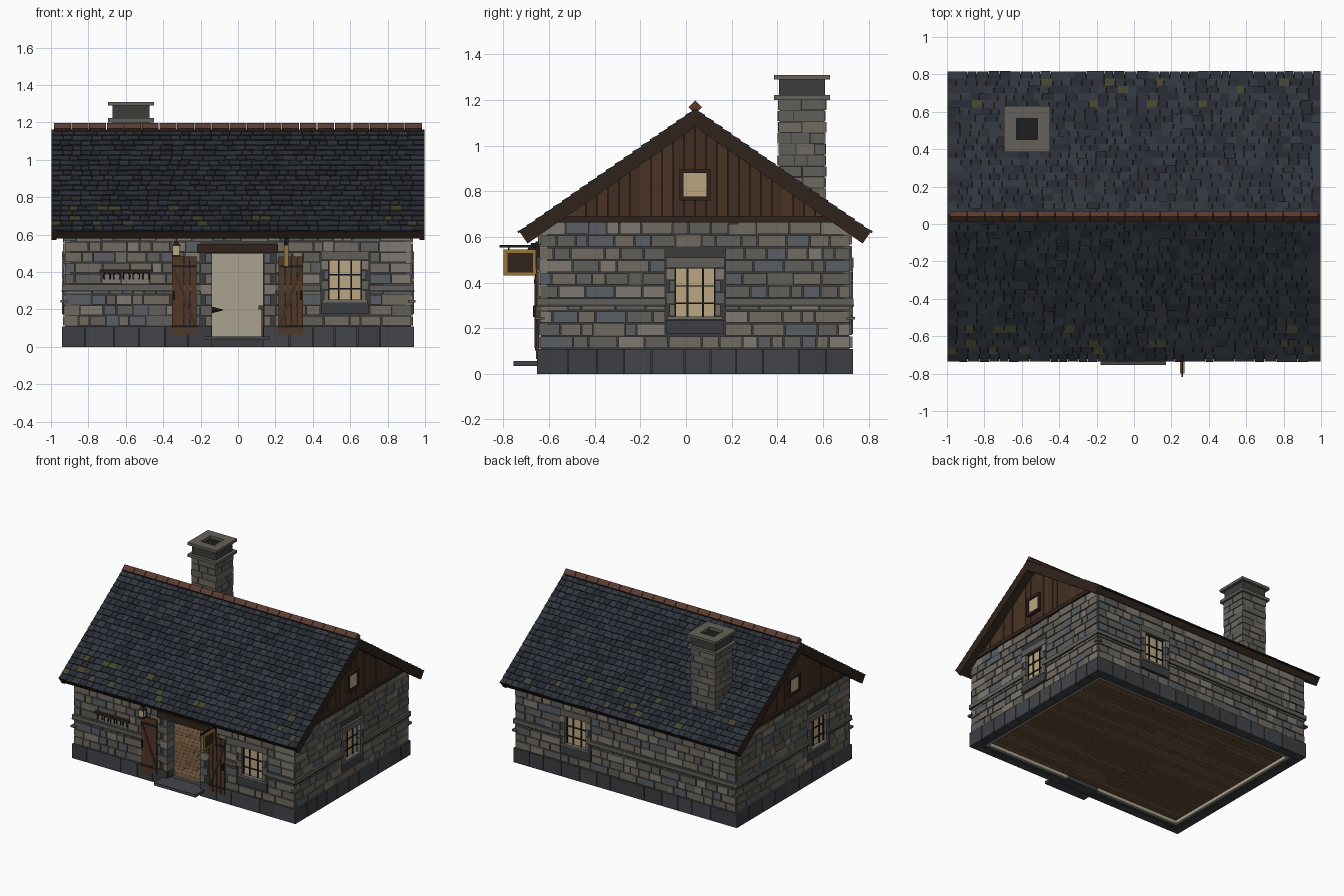
import bpy, bmesh, math, random
from mathutils import Matrix, Vector

if "Cube" in bpy.data.objects:
    bpy.data.objects.remove(bpy.data.objects["Cube"])

random.seed(4)
R, T = Matrix.Rotation, Matrix.Translation
I = Matrix.Identity(4)
COL = dict(stone1=(.16, .143, .118), stone2=(.12, .113, .1), stone3=(.1, .112, .125), stone4=(.21, .19, .16),
           mortar=(.045, .045, .042), plinth1=(.055, .06, .067), plinth2=(.044, .048, .053),
           slate1=(.023, .028, .037), slate2=(.018, .022, .029), slate3=(.029, .035, .045), moss=(.055, .058, .028),
           door=(.085, .038, .019), gable1=(.07, .034, .018), gable2=(.055, .027, .015), beam=(.03, .017, .011),
           ridge=(.1, .043, .03), iron=(.013, .013, .015), glass=(.5, .39, .22), plaster=(.4, .36, .28),
           gold=(.3, .18, .04), plank1=(.17, .1, .05), plank2=(.13, .075, .036), cap=(.13, .118, .1))
STONES = ['stone1', 'stone2', 'stone3', 'stone4', 'stone1', 'stone2']
SLATES = ['slate1', 'slate2', 'slate3']
mats, parts = {}, {}
for k, c in COL.items():
    mats[k] = bpy.data.materials.new(k)
    mats[k].diffuse_color = (*c, 1)


def box(part, col, x0, x1, y0, y1, z0, z1, M=I):
    """Add a box to a named part, placed by matrix M."""
    V, F, C = parts.setdefault(part, ([], [], []))
    n = len(V)
    V += [M @ Vector((x, y, z)) for x in (x0, x1) for y in (y0, y1) for z in (z0, z1)]
    for f in ((0, 1, 3, 2), (4, 6, 7, 5), (0, 4, 5, 1), (2, 3, 7, 6), (0, 2, 6, 4), (1, 5, 7, 3)):
        F.append([n + i for i in f])
        C.append(col)


def finish():
    for name, (V, F, C) in parts.items():
        me = bpy.data.meshes.new(name)
        me.from_pydata(V, [], F)
        used = sorted(set(C))
        for u in used:
            me.materials.append(mats[u])
        for p, c in zip(me.polygons, C):
            p.material_index = used.index(c)
        bpy.context.collection.objects.link(bpy.data.objects.new(name, me))


def cone(name, col, r1, r2, h, M, sides=8):
    bm = bmesh.new()
    bmesh.ops.create_cone(bm, cap_ends=True, segments=sides, radius1=r1, radius2=r2, depth=h, matrix=M)
    me = bpy.data.meshes.new(name)
    bm.to_mesh(me)
    bm.free()
    me.materials.append(mats[col])
    bpy.context.collection.objects.link(bpy.data.objects.new(name, me))


def fill(u0, u1, lo, hi):
    """Split a span into random stone lengths."""
    out, u = [], u0
    while u < u1 - .001:
        w = random.uniform(lo, hi)
        if u1 - u - w < lo:
            w = u1 - u
        if w > hi * 1.4:
            w /= 2
        out.append((u, u + w))
        u += w
    return out


def spans(a, b, holes):
    """Span a..b with the holes cut out."""
    out = []
    for h0, h1 in sorted(holes):
        out.append((a, h0))
        a = h1
    return out + [(a, b)]


# Walls: local x along wall, -y outward
CY, HX, HY = .04, .928, .68
WALLS = [('front', 0, HX, HY, .62, [.572], True), ('right', 90, HY, HX, .665, [0], False),
         ('back', 180, HX, HY, .62, [-.42], False), ('left', 270, HY, HX, .665, [.30], False)]


def wall(name, ang, L, D, top, wins, door):
    M = T((0, CY, 0)) @ R(math.radians(ang), 4, 'Z')
    holes = [(w - .09, w + .09, .245, .462) for w in wins] + ([(-.14, .135, .0, .5)] if door else [])
    zones = [(w - .13, w + .13, .17, .52) for w in wins] + ([(-.2, .2, 0, .55)] if door else [])
    P = name + '_wall'
    # backing and plaster, split round the openings
    for y0, y1, col, e in ((-D + .004, -D + .07, 'mortar', .004), (-D + .07, -D + .085, 'plaster', .07)):
        for a, b in spans(-L + e, L - e, [h[:2] for h in holes]):
            box(P + '_core', col, a, b, y0, y1, .005, top - .01, M)
        for u0, u1, z0, z1 in holes:
            box(P + '_core', col, u0, u1, y0, y1, z1, top - .01, M)
            if z0 > 0:
                box(P + '_core', col, u0, u1, y0, y1, .005, z0, M)
    # stone courses
    n = round((top - .11) / .056)
    h = (top - .11) / n
    for i in range(n):
        z = .11 + i * h
        cut = [q[:2] for q in zones if q[2] < z + h - .02 and q[3] > z + .02]
        for a, b in spans(-L, L, cut):
            for s, e in fill(a, b, .05, .15):
                box(P + '_stones', random.choice(STONES), s + .003, e - .003, -D - random.uniform(.002, .009),
                    -D + .03, z + .003, z + h - .003, M)
    # plinth blocks and string course
    for a, b in spans(-L - .012, L + .012, [(-.14, .135)] if door else []):
        for s, e in fill(a, b, .11, .16):
            box('plinth', random.choice(['plinth1', 'plinth2']), s + .002, e - .002, -D - .012, -D + .04, 0, .108, M)
    for a, b in spans(-L - .013, L + .013, [q[:2] for q in zones]):
        box('string_course', 'stone2', a, b, -D - .013, -D, .303, .33, M)
        box('string_course', 'mortar', a, b, -D - .015, -D, .296, .303, M)
    for s in (-1, 1):
        box('corner_clamp', 'stone2', s * L - .02, s * L + .02, -D - .02, -D + .02, .237, .25, M)
    for w in wins:
        window(M @ T((w, -D, 0)))


def window(M):
    box('window_lintel', 'stone2', -.128, .128, -.013, .05, .464, .51, M)
    box('window_sill', 'plinth2', -.125, .125, -.012, .05, .175, .236, M)
    box('window_sill', 'stone1', -.12, .12, -.014, .05, .238, .252, M)
    for s in (-1, 1):
        for i in range(4):
            w = .128 if i % 2 else .112
            box('window_jamb', STONES[i], *sorted((s * .088, s * w)), -.012, .05, .254 + i * .0525, .303 + i * .0525, M)
    box('window_glass', 'glass', -.09, .09, .02, .03, .245, .465, M)
    for x in (-.087, -.034, .034, .087):
        box('window_bars', 'iron', x - .004, x + .004, .01, .018, .252, .464, M)
    for z in (.31, .385):
        box('window_bars', 'iron', -.09, .09, .008, .016, z - .003, z + .003, M)


for w in WALLS:
    wall(*w)

# Plank floor, raised inside the plinth ring
for i in range(26):
    y = CY - .6 + i * 1.2 / 26
    for a, b in fill(-.85, .85, .4, .8):
        box('floor', random.choice(['plank1', 'plank2']), a + .001, b - .001, y + .0005, y + .0455, .03, .05)

# Roof: both slopes, local -y runs down the slope
SL = math.radians(34.8)
for ang in (0, math.pi):
    M = T((0, CY, 1.152)) @ R(ang, 4, 'Z') @ R(SL, 4, 'X')
    box('roof_deck', 'beam', -.975, .975, -.925, 0, -.05, -.006, M)
    box('eave_board', 'beam', -.995, .995, -.932, -.915, -.05, -.004, M)
    for s in (-1, 1):
        box('rake_board', 'beam', *sorted((s * .97, s * .998)), -.934, .0, -.058, .002, M)
    rows = 20
    for r in range(rows):
        v = -.94 + r * .94 / rows
        for a, b in fill(-.998, .998, .042, .066):
            c = 'moss' if r in (1, 2, 4) and random.random() < .09 else random.choice(SLATES)
            K = M @ T((0, v + random.uniform(-.001, .003), .006)) @ R(math.radians(-7), 4, 'X')
            box('roof_slates', c, a + .001, b - .001, 0, .058, -.004, random.uniform(.003, .005), K)

# Ridge caps
for i in range(21):
    x = -.985 + i * 1.97 / 21
    box('ridge_cap', 'ridge', x + .002, x + .092, -.021, .021, -.021, .021, T((0, CY, 1.168)) @ R(math.pi / 4, 4, 'X'))

# Timber gables: boards over a dark backing
for ang in (90, -90):
    M = T((0, CY, 0)) @ R(math.radians(ang), 4, 'Z')
    n = 28
    w = 1.34 / n
    for i in range(n):
        u = -.67 + i * w
        top = max(1.13 - .695 * max(abs(u), abs(u + w)), .665)
        box('gable_planks', random.choice(['gable1', 'gable2']), u + .001, u + w - .001,
            -.925 - random.uniform(0, .006), -.9, .655, top, M)
        box('gable_backing', 'beam', u, u + w, -.91, -.89, .65, top, M)
    box('gable_beam', 'beam', -.655, .655, -.945, -.88, .663, .692, M)
    box('gable_window', 'glass', -.052, .052, -.938, -.9, .775, .88, M)
    for s in (-1, 1):
        box('gable_window', 'beam', *sorted((s * .05, s * .068)), -.948, -.9, .76, .898, M)
        zc = .828 + s * .06
        box('gable_window', 'beam', -.05, .05, -.948, -.9, zc - .009, zc + .009, M)

# Chimney: stone shaft, two collars, hollow neck
C = T((-.572, .508, 0))
box('chimney_core', 'mortar', -.098, .098, -.098, .098, .05, 1.2, C)
for k in range(4):
    M = C @ R(k * math.pi / 2, 4, 'Z')
    for i in range(12):
        z = .62 + i * .0485
        for a, b in fill(-.104, .104, .05, .11):
            box('chimney_stones', random.choice(['stone1', 'stone2', 'stone2']), a + .002, b - .002,
                -.1 - random.uniform(.001, .007), -.08, z + .002, z + .0465, M)
    for nm, h0, h1, z0, z1, c in (('chimney_collar', .06, .122, 1.2, 1.222, 'cap'),
                                  ('chimney_neck', .06, .1, 1.222, 1.29, 'mortar'),
                                  ('chimney_cap', .057, .123, 1.29, 1.31, 'cap')):
        box(nm, c, -h1, h0, -h1, -h0, z0, z1, M)
box('chimney_flue', 'iron', -.06, .06, -.06, .06, 1.19, 1.285, C)

# Doorway: quoins, timber lintel, step
F = T((0, CY - HY, 0))
for s in (-1, 1):
    for i in range(7):
        w = .2 if i % 2 else .175
        z = .11 + i * .056
        box('door_jamb', STONES[i % 4], *sorted((s * .138, s * w)), -.013, .06, z + .002, z + .054, F)
box('door_lintel', 'beam', -.22, .215, -.018, .06, .502, .55, F)
box('door_step', 'plinth1', -.18, .17, -.115, .03, .035, .056, F)
box('threshold', 'plinth2', -.14, .135, 0, .085, 0, .05, F)

# Open door leaves with straps and a diagonal brace
for cx, s in ((-.288, 1), (.282, -1)):
    D = F @ T((cx, 0, 0))
    for i in range(4):
        x = -.066 + i * .033
        box('door_leaf', 'door', x + .001, x + .032, -.018, -.004, .065, .482, D)
    for z in (.11, .43):
        box('door_straps', 'iron', -.066, .066, -.022, -.016, z - .007, z + .007, D)
    box('door_brace', 'gable2', -.165, .165, -.023, -.016, -.008, .008, D @ T((0, 0, .27)) @ R(s * math.radians(69), 4, 'Y'))
    box('door_handle', 'iron', -.055 * s - .005, -.055 * s + .005, -.03, -.016, .25, .3, D)

# Hanging sign
S = F @ T((.258, 0, 0))
box('sign_arm', 'iron', -.005, .005, -.177, 0, .553, .565, S)
box('sign_plate', 'iron', -.012, .012, -.02, 0, .46, .58, S)
box('sign_board', 'beam', -.007, .007, -.145, -.027, .445, .53, S)
for y in (-.16, -.03):
    box('sign_frame', 'gold', -.011, .011, y, y + .017, .43, .545, S)
    box('sign_arm', 'iron', -.003, .003, y + .02, y + .026, .54, .56, S)
for z in (.43, .53):
    box('sign_frame', 'gold', -.011, .011, -.16, -.013, z, z + .015, S)

# Wall lantern
L = F @ T((-.33, -.035, 0))
box('lantern_glass', 'glass', -.018, .018, -.018, .018, .49, .54, L)
box('lantern_base', 'iron', -.023, .023, -.023, .023, .482, .49, L)
for x in (-.019, .019):
    for y in (-.019, .019):
        box('lantern_frame', 'iron', x - .002, x + .002, y - .002, y + .002, .488, .542, L)
box('lantern_bracket', 'iron', -.004, .004, -.004, .04, .565, .573, L)
cone('lantern_cap', 'iron', .033, .004, .03, L @ T((0, 0, .555)) @ R(math.pi / 4, 4, 'Z'), 4)

# Rack with horseshoes
box('shoe_rack', 'beam', -.74, -.455, -.026, 0, .396, .414, F)
for i in range(5):
    cu = bpy.data.curves.new('horseshoe', 'CURVE')
    cu.dimensions, cu.bevel_depth, cu.bevel_resolution = '3D', .004, 1
    sp = cu.splines.new('POLY')
    pts = [(.018 * math.cos(t), .024 * math.sin(t)) for t in [math.radians(-40 + 26 * j) for j in range(11)]]
    sp.points.add(len(pts) - 1)
    for p, (a, b) in zip(sp.points, pts):
        p.co = (-.7 + i * .052 + a, CY - HY - .018, .376 + b, 1)
    cu.materials.append(mats['iron'])
    bpy.context.collection.objects.link(bpy.data.objects.new('horseshoe', cu))

# Interior: anvil on a block, workbench
A = T((-.23, 0, 0))
cone('anvil_block', 'door', .07, .065, .1, A @ T((0, 0, .098)), 10)
box('anvil', 'iron', -.04, .04, -.03, .03, .145, .18, A)
box('anvil', 'iron', -.08, .08, -.033, .033, .18, .215, A)
cone('anvil_horn', 'iron', .02, .002, .07, A @ T((.115, 0, .197)) @ R(math.pi / 2, 4, 'Y'))
box('workbench', 'door', .11, .5, .3, .6, .2, .222)
for x in (.125, .46):
    for y in (.31, .56):
        box('workbench', 'door', x, x + .025, y, y + .025, .05, .2)

finish()

for m in bpy.data.materials:
    if m.users and not m.is_grease_pencil:
        m.use_nodes = True
        m.node_tree.nodes["Principled BSDF"].inputs["Base Color"].default_value = m.diffuse_color
